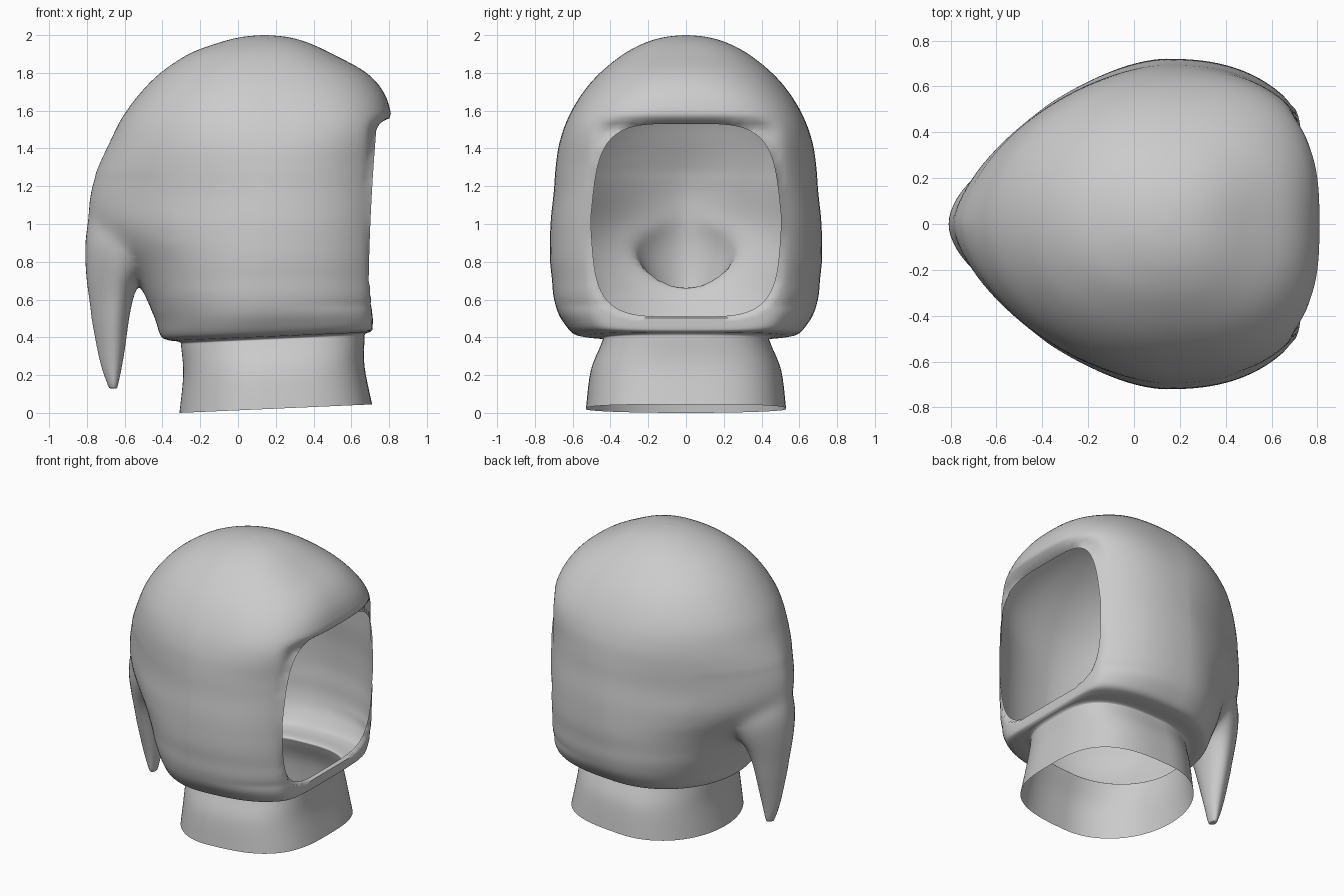
import bpy, bmesh, math

if "Cube" in bpy.data.objects:
    bpy.data.objects.remove(bpy.data.objects["Cube"])

SEG = 120


def spline(keys, steps):
    """Catmull-Rom through rows of numbers."""
    out = []
    for i in range(len(keys) - 1):
        a, b, c, d = keys[max(i - 1, 0)], keys[i], keys[i + 1], keys[min(i + 2, len(keys) - 1)]
        for s in range(steps):
            t = s / steps
            out.append([q + 0.5 * t * (r - p + t * (2 * p - 5 * q + 4 * r - e + t * (3 * (q - r) + e - p)))
                        for p, q, r, e in zip(a, b, c, d)])
    return out + [list(keys[-1])]


def loft(name, rings):
    """Closed skin over equal-length rings."""
    bm = bmesh.new()
    rows = [[bm.verts.new(p) for p in ring] for ring in rings]
    n = len(rows[0])
    for lo, hi in zip(rows, rows[1:]):
        for i in range(n):
            j = (i + 1) % n
            bm.faces.new((lo[i], lo[j], hi[j], hi[i]))
    bm.faces.new(rows[0][::-1])
    bm.faces.new(rows[-1])
    bmesh.ops.recalc_face_normals(bm, faces=bm.faces)
    mesh = bpy.data.meshes.new(name)
    bm.to_mesh(mesh)
    bm.free()
    obj = bpy.data.objects.new(name, mesh)
    bpy.context.collection.objects.link(obj)
    return obj


def egg(xb, cx, xf, w, nb, nf, count):
    """Egg outline with its own roundness at the back (nb) and front (nf)."""
    pts = []
    for i in range(count):
        a = 2 * math.pi * i / count
        c, s = math.cos(a), math.sin(a)
        n, reach = (nf, xf - cx) if c > 0 else (nb, cx - xb)
        pts.append((cx + reach * math.copysign(abs(c) ** (2 / n), c),
                    w * math.copysign(abs(s) ** (2 / n), s)))
    return pts


def bump(z, mid, width):
    return math.exp(-((z - mid) / width) ** 2)


def flatten(x, z):
    """Soft flat face plane; it lets go above the opening, leaving a brim."""
    t = min(max((z - 1.49) / 0.09, 0), 1)
    t = t * t * (3 - 2 * t)
    flat = 0.64 + 0.075 * math.tanh((x - 0.64) / 0.075) if x > 0.64 and z > 0.4 else x
    return flat + (x - flat) * t


def hood_ring(z, xb, xf, w):
    nb = 2.05 - 0.48 * bump(z, 1.08, 0.38)
    nf = 3 - 0.6 * min(max((z - 0.36) / 0.2, 0), 1) + 0.5 * bump(z, 1.56, 0.17)
    tilt = 0.045 * min(1, max(0, (0.6 - z) / 0.15))
    ring = []
    for x, y in egg(xb, 0.14, xf, w, nb, nf, SEG):
        h = z + tilt * (x - xb) / (xf - xb)
        ring.append((flatten(x, h), y, h))
    return ring


def tail_ring(z, x0, x1, w):
    return [(x, y, z) for x, y in egg(x0, 0.4 * x0 + 0.6 * x1, x1, w, 1.65, 2, 48)]


# Hood and neck: z, x back, x front, half width
hood = loft("hood", [hood_ring(*k) for k in spline([
    (0.00, -.31, .71, .53), (0.20, -.29, .67, .505), (0.34, -.30, .67, .45),
    (.375, -.31, .68, .45), (.385, -.37, .73, .55), (0.41, -.41, .80, .61),
    (0.50, -.44, .83, .67), (0.61, -.49, .85, .70), (0.71, -.54, .85, .71),
    (0.81, -.61, .85, .72), (0.92, -.72, .85, .72), (1.03, -.79, .85, .715),
    (1.17, -.785, .85, .70), (1.30, -.74, .845, .69), (1.43, -.68, .835, .67),
    (1.56, -.615, .815, .625), (1.69, -.52, .775, .55), (1.80, -.41, .68, .455),
    (1.90, -.26, .50, .33), (1.96, -.10, .37, .215), (1.99, .02, .26, .11),
    (2.00, .13, .15, .01)], 5)])

# Hanging tail at the back: z, x outer, x inner, half width
tail = loft("tail", [tail_ring(*k) for k in spline([
    (0.13, -.675, -.645, .02), (0.15, -.69, -.635, .04), (0.30, -.737, -.605, .075),
    (0.62, -.795, -.555, .165), (0.73, -.81, -.49, .215), (0.85, -.818, -.42, .265),
    (0.95, -.812, -.39, .26), (1.05, -.79, -.37, .19), (1.15, -.72, -.37, .10)], 5)])
mod = hood.modifiers.new("join_tail", 'BOOLEAN')
mod.operation, mod.solver, mod.object = 'UNION', 'EXACT', tail
bpy.context.view_layer.objects.active = hood
hood.select_set(True)
bpy.ops.object.modifier_apply(modifier=mod.name)
bpy.data.objects.remove(tail)


# Face opening: rounded square, narrower at the top
def opening(y, z):
    """Below 1 inside the opening."""
    v = (z - 1.02) / 0.51
    half = 0.505 - 0.05 * max(v, 0) - 0.03 * max(-v, 0)
    return (abs(y / half) ** 4.3 + abs(v) ** 4.3) ** (1 / 4.3)


bm = bmesh.new()
bm.from_mesh(hood.data)
# Blend the tail into the back of the hood
back = [v for v in bm.verts if v.co.x < -0.38 and 0.5 < v.co.z < 1.25]
bmesh.ops.remove_doubles(bm, verts=back, dist=0.007)
back = [v for v in bm.verts if v.co.x < -0.38 and 0.55 < v.co.z < 1.25]
for _ in range(14):
    bmesh.ops.smooth_vert(bm, verts=back, factor=0.5, use_axis_x=True, use_axis_y=True, use_axis_z=True)
# Open the face and the neck
holes = []
for f in bm.faces:
    c = f.calc_center_median()
    if c.x > 0.4 and opening(c.y, c.z) < 1:
        holes.append(f)
    elif c.z < 0.05 and abs(f.normal.z) > 0.9:
        holes.append(f)
bmesh.ops.delete(bm, geom=holes, context='FACES')
# Snap the opening's edge to its outline
for v in bm.verts:
    if v.is_boundary and v.co.z > 0.3 and v.co.x > 0.3:
        for _ in range(4):
            k = opening(v.co.y, v.co.z)
            v.co.y /= k
            v.co.z = 1.02 + (v.co.z - 1.02) / k
        v.co.x = 0.69 + 0.045 * ((v.co.z - 0.5) / 1.03) ** 2
bm.to_mesh(hood.data)
bm.free()
bpy.ops.object.shade_smooth_by_angle(angle=math.radians(60))
